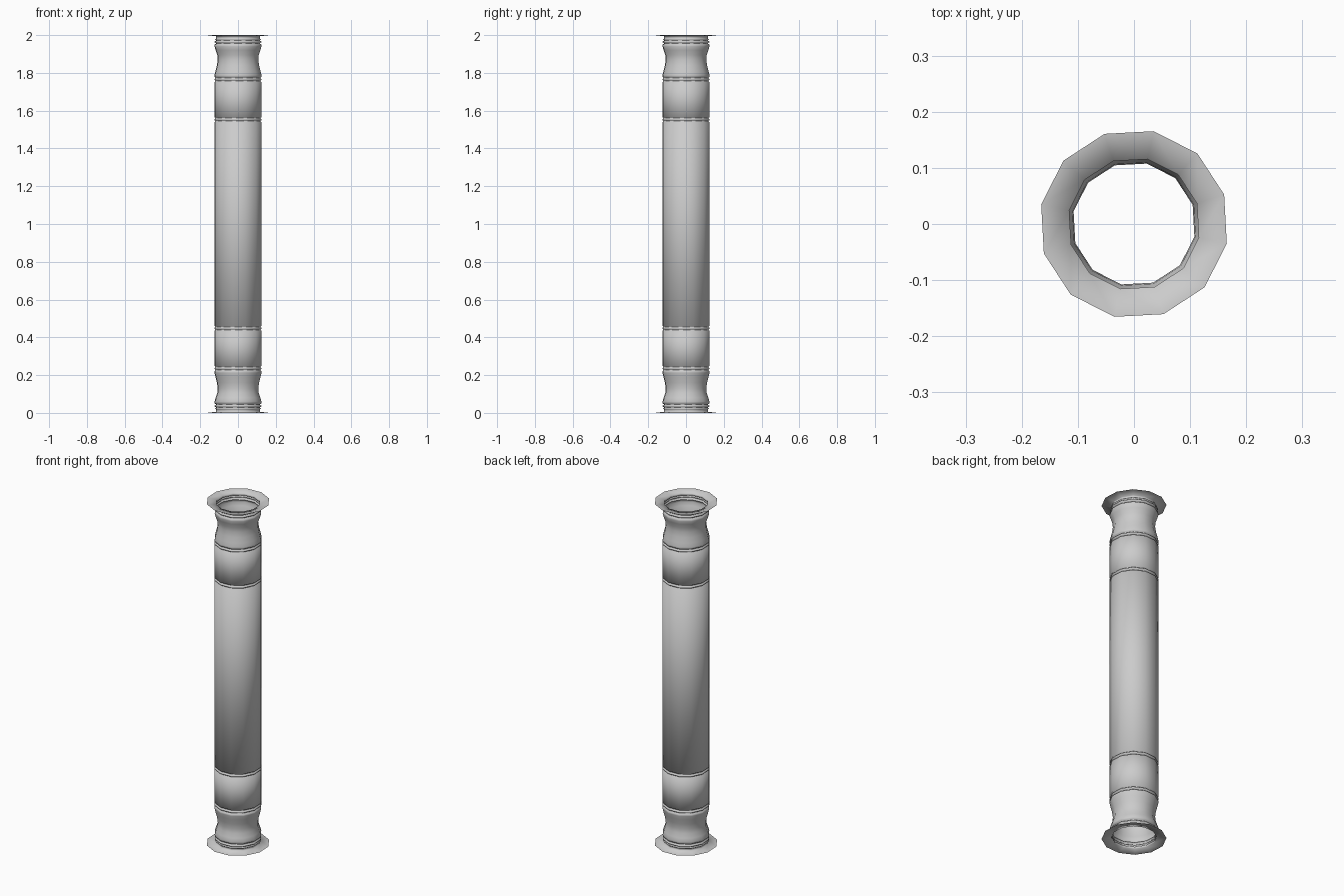
import bpy, math

if "Cube" in bpy.data.objects:
    bpy.data.objects.remove(bpy.data.objects["Cube"])

SIDES = 12
TURN = math.radians(18.1)


def groove_pair(z, r=0.128, depth=0.007):
    """A thin raised band between two narrow grooves, starting at height z."""
    return [(r, z), (r - depth, z + 0.003), (r - depth, z + 0.007), (r, z + 0.010),
            (r, z + 0.016), (r - depth, z + 0.019), (r - depth, z + 0.023), (r, z + 0.026)]


# Lower half profile (radius, height): flange, base rings, waisted neck, collar, shaft
half = [(0.169, 0.0), (0.118, 0.006), (0.118, 0.018)]
half += groove_pair(0.023, 0.126)
half += [(0.127, 0.060), (0.121, 0.080), (0.112, 0.105), (0.110, 0.130),
         (0.114, 0.160), (0.122, 0.190), (0.127, 0.212)]
half += groove_pair(0.222)
half += groove_pair(0.434)

# Mirror the profile for the upper half
profile = half + [(r, 2.0 - z) for r, z in reversed(half)]

# Revolve into an open, hollow column
verts = [(r * math.cos(TURN + math.tau * i / SIDES),
          r * math.sin(TURN + math.tau * i / SIDES), z)
         for r, z in profile for i in range(SIDES)]
faces = []
for k in range(len(profile) - 1):
    for i in range(SIDES):
        j = (i + 1) % SIDES
        a, b = k * SIDES, (k + 1) * SIDES
        faces.append((a + i, a + j, b + j, b + i))

mesh = bpy.data.meshes.new("column")
mesh.from_pydata(verts, [], faces)
mesh.update()
mesh.shade_smooth()
column = bpy.data.objects.new("column", mesh)
bpy.context.collection.objects.link(column)
